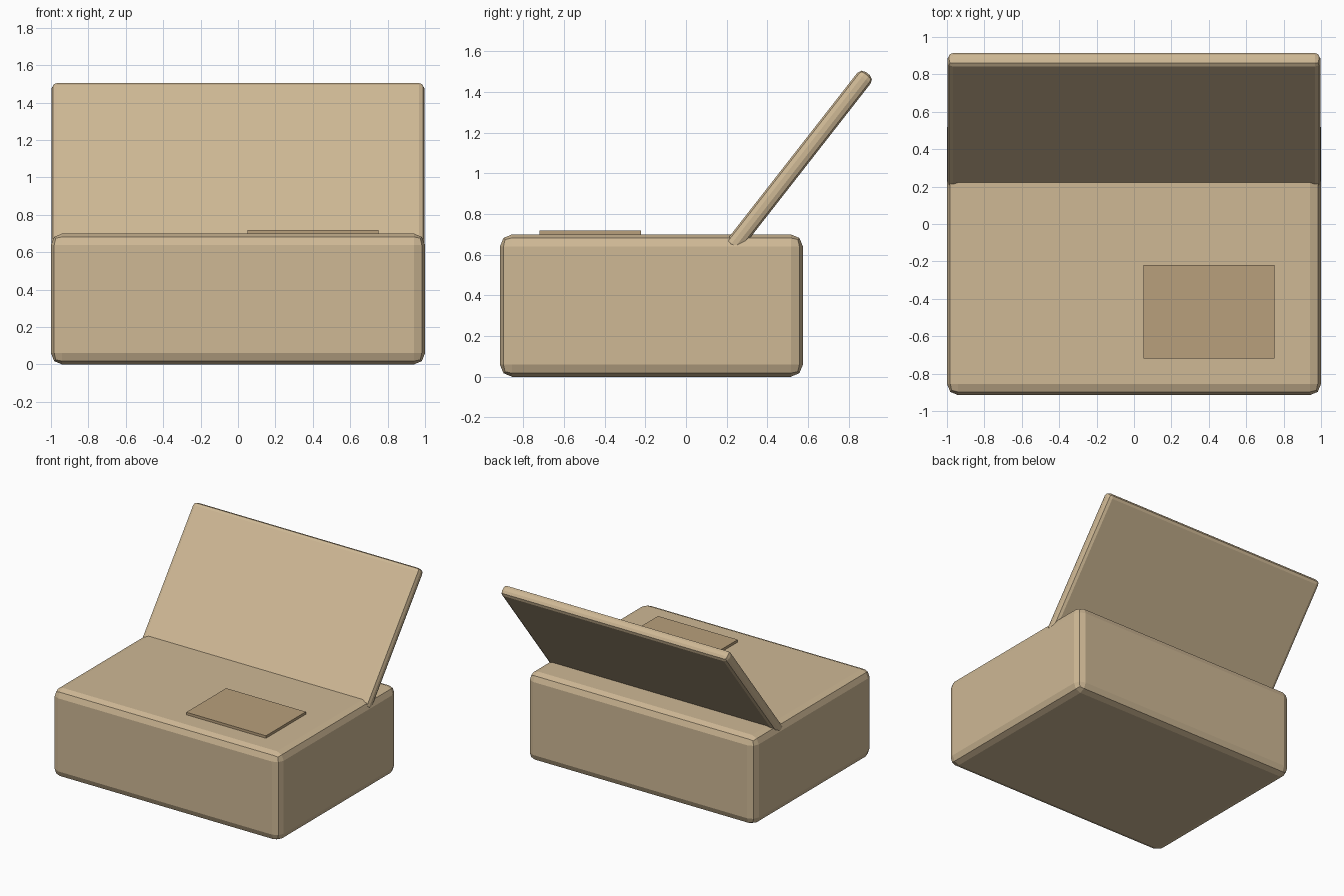
import bpy
from math import radians, sin, cos

if "Cube" in bpy.data.objects:
    bpy.data.objects.remove(bpy.data.objects["Cube"])


def material(name, color):
    mat = bpy.data.materials.new(name)
    mat.diffuse_color = (*color, 1)
    mat.use_nodes = True
    mat.node_tree.nodes["Principled BSDF"].inputs["Base Color"].default_value = mat.diffuse_color
    return mat


def box(name, size, location, mat, bevel=0, tilt=0):
    bpy.ops.mesh.primitive_cube_add(size=1, location=location, rotation=(tilt, 0, 0))
    obj = bpy.context.object
    obj.name = name
    obj.scale = size
    bpy.ops.object.transform_apply(location=False, rotation=False, scale=True)
    obj.data.materials.append(mat)
    if bevel:
        mod = obj.modifiers.new("rounded_edges", 'BEVEL')
        mod.width = bevel
        mod.segments = 2
    return obj


card = material("cardboard", (0.62, 0.48, 0.30))
dark_card = material("label_card", (0.48, 0.35, 0.20))

# Closed box body
box("box_body", (2.0, 1.49, 0.70), (0, -0.17, 0.35), card, bevel=0.06)

# Leaning lid, its lower edge sunk into the top of the body
tilt = radians(38)
length, thick = 1.10, 0.084
top_y, top_z = 0.86, 1.517  # upper front corner of the lid
centre = (0,
          top_y - sin(tilt) * length / 2 + cos(tilt) * thick / 2,
          top_z - cos(tilt) * length / 2 - sin(tilt) * thick / 2)
box("open_lid", (1.994, thick, length), centre, card, bevel=0.03, tilt=-tilt)

# Flat label on the top
box("label", (0.70, 0.50, 0.04), (0.40, -0.47, 0.70), dark_card)
